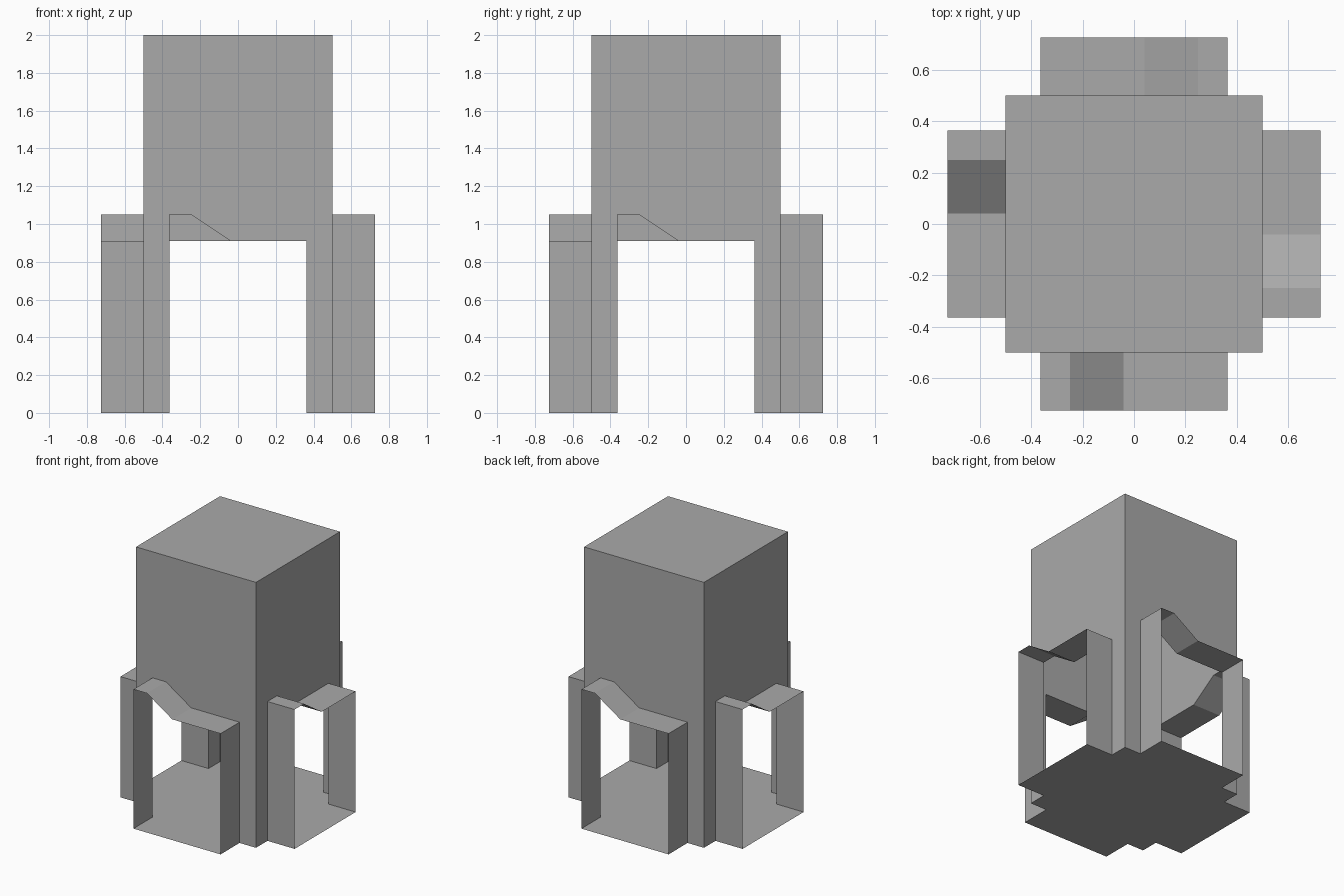
import bpy
import bmesh
from math import pi
from mathutils import Matrix

cube = bpy.data.objects.get("Cube")
if cube:
    bpy.data.objects.remove(cube, do_unlink=True)

HALF, REACH, HEIGHT = 0.5, 0.726, 2.0   # body half width, porch reach, body height
# Doorway outline: up one jamb, over the stepped lintel, down the other jamb
DOOR = [(-0.363, 0), (-0.363, 1.05), (-0.25, 1.05), (-0.04, 0.91), (0.363, 0.91), (0.363, 0)]

grey = bpy.data.materials.new("plain grey")
grey.use_nodes = True
grey.diffuse_color = (0.4, 0.4, 0.4, 1)
grey.node_tree.nodes["Principled BSDF"].inputs["Base Color"].default_value = grey.diffuse_color


def make_part(name, polygons, angle=0):
    """Flat-faced sheet part from a few polygons, turned about z."""
    bm = bmesh.new()
    for points in polygons:
        bm.faces.new([bm.verts.new(p) for p in points])
    bmesh.ops.remove_doubles(bm, verts=bm.verts, dist=0.0001)
    bm.transform(Matrix.Rotation(angle, 4, "Z"))
    mesh = bpy.data.meshes.new(name)
    bm.to_mesh(mesh)
    bm.free()
    mesh.materials.append(grey)
    obj = bpy.data.objects.new(name, mesh)
    bpy.context.collection.objects.link(obj)


def square(z, flip=False):
    corners = [(-HALF, -HALF, z), (HALF, -HALF, z), (HALF, HALF, z), (-HALF, HALF, z)]
    return corners[::-1] if flip else corners


# Hollow body: roof and floor
make_part("roof", [square(HEIGHT)])
make_part("floor", [square(0, flip=True)])

# Four sides, each with a doorway cut in the wall and a thin porch around it
for i, side in enumerate(("front", "left", "back", "right")):
    wall = [(-HALF, 0), *DOOR, (HALF, 0), (HALF, HEIGHT), (-HALF, HEIGHT)]
    make_part(side + "_wall", [[(x, -HALF, z) for x, z in reversed(wall)][::-1][::-1]], i * pi / 2)

    # Porch sheet: jambs, lintel and threshold swept outward from the wall
    loop = DOOR + DOOR[:1]
    porch = [[(a[0], -HALF, a[1]), (a[0], -REACH, a[1]), (b[0], -REACH, b[1]), (b[0], -HALF, b[1])]
             for a, b in zip(loop, loop[1:])]
    make_part(side + "_porch", porch, i * pi / 2)
